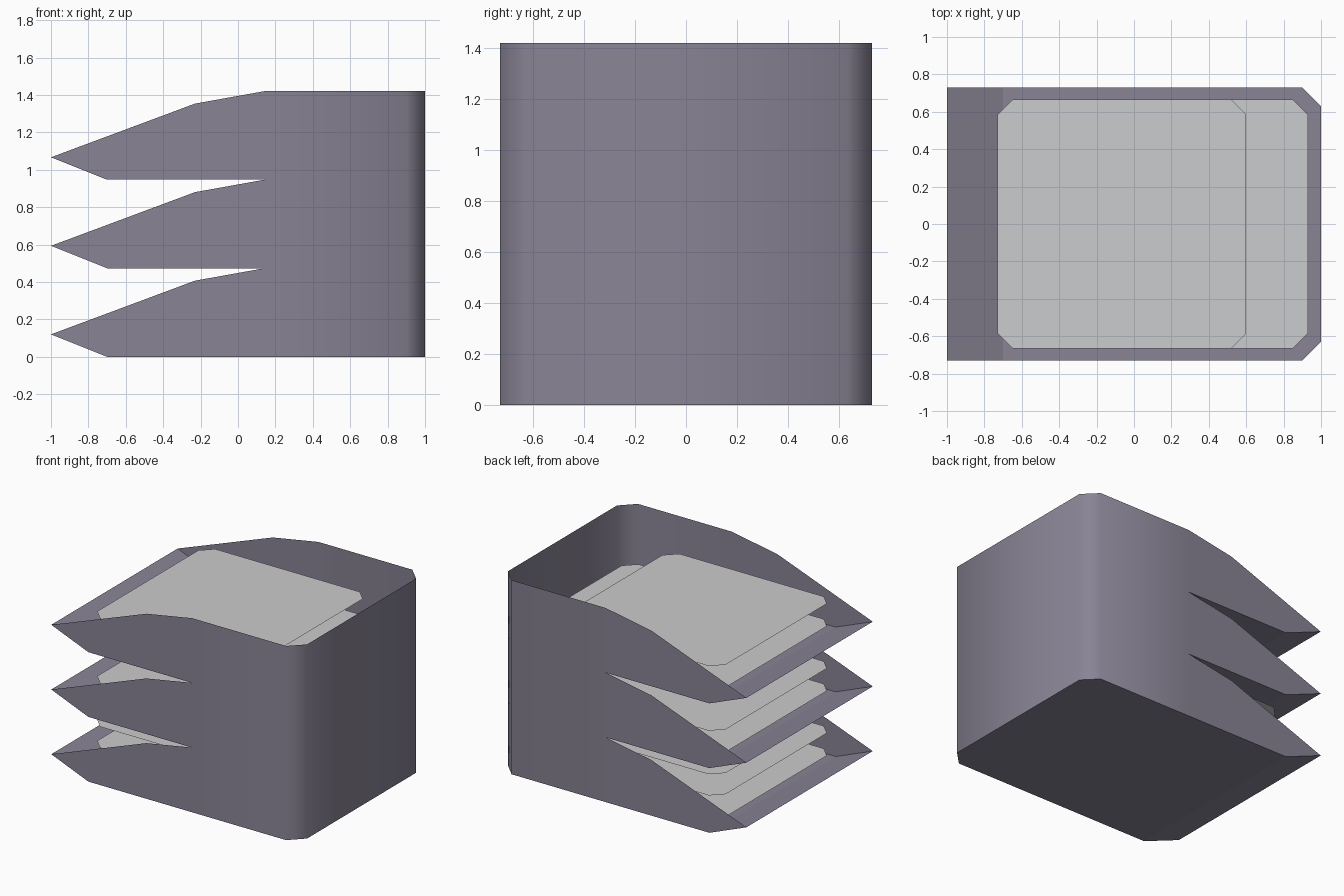
import bpy
import bmesh

cube = bpy.data.objects.get("Cube")
if cube:
    bpy.data.objects.remove(cube)


def material(name, colour):
    mat = bpy.data.materials.new(name)
    mat.use_nodes = True
    mat.diffuse_color = (*colour, 1)
    mat.node_tree.nodes["Principled BSDF"].inputs["Base Color"].default_value = (*colour, 1)
    return mat


PLASTIC = material("grey violet plastic", (0.25, 0.23, 0.30))
PAPER = material("pale grey paper", (0.60, 0.605, 0.61))

PITCH = 1.42 / 3        # height of one tray
HALF = 0.73             # half width of a tray
CUT = 0.10              # chamfer of the rear corners


def make_object(name, bm, mat):
    mesh = bpy.data.meshes.new(name)
    bm.to_mesh(mesh)
    bm.free()
    mesh.materials.append(mat)
    obj = bpy.data.objects.new(name, mesh)
    bpy.context.collection.objects.link(obj)
    return obj


def add_tray(name, z):
    bm = bmesh.new()

    def face(points, smooth=False):
        f = bm.faces.new([bm.verts.new(p) for p in points])
        f.smooth = smooth

    # Floor and sloping front lip
    face([(-0.7, -HALF, 0), (0.9, -HALF, 0), (1, CUT - HALF, 0),
          (1, HALF - CUT, 0), (0.9, HALF, 0), (-0.7, HALF, 0)])
    face([(-1, -HALF, 0.12), (-0.7, -HALF, 0), (-0.7, HALF, 0), (-1, HALF, 0.12)])

    # Swept side walls and chamfered corners, smooth around the back
    side = [(-1, 0.12), (-0.7, 0), (-0.23, 0), (-0.23, 0.407)]
    middle = [(-0.23, 0), (0.14, 0), (0.14, PITCH), (-0.23, 0.407)]
    rear = [(0.14, 0), (0.9, 0), (0.9, PITCH), (0.14, PITCH)]
    for s in (-1, 1):
        for panel in (side, middle, rear):
            face([(x, s * HALF, h) for x, h in panel][::-s], True)
        corner = [(0.9, s * HALF, 0), (1, s * (HALF - CUT), 0),
                  (1, s * (HALF - CUT), PITCH), (0.9, s * HALF, PITCH)]
        face(corner[::-s], True)
    back = HALF - CUT
    face([(1, -back, 0), (1, back, 0), (1, back, PITCH), (1, -back, PITCH)], True)

    # Join the wall panels, keeping floor and lip creases sharp
    bmesh.ops.remove_doubles(bm, verts=bm.verts, dist=0.0001)
    for e in bm.edges:
        e.smooth = all(f.smooth for f in e.link_faces)
    obj = make_object(name, bm, PLASTIC)
    obj.location.z = z


def add_sheet(name, z, x0, x1, half=0.665, cut=0.08):
    bm = bmesh.new()
    outline = [(x0 + cut, -half), (x1 - cut, -half), (x1, cut - half), (x1, half - cut),
               (x1 - cut, half), (x0 + cut, half), (x0, half - cut), (x0, cut - half)]
    bm.faces.new([bm.verts.new((x, y, 0)) for x, y in outline])
    obj = make_object(name, bm, PAPER)
    obj.location.z = z


# Stack of trays, each with a long sheet below a shorter one
for i, level in enumerate(("lower", "middle", "upper")):
    base = i * PITCH
    add_tray(level + "_tray", base)
    add_sheet(level + "_long_sheet", base + 0.07, -0.73, 0.93)
    add_sheet(level + "_short_sheet", base + 0.235, -0.73, 0.6)

# Extra sheet in the lowest tray
add_sheet("lower_top_sheet", 0.39, -0.73, 0.6)
